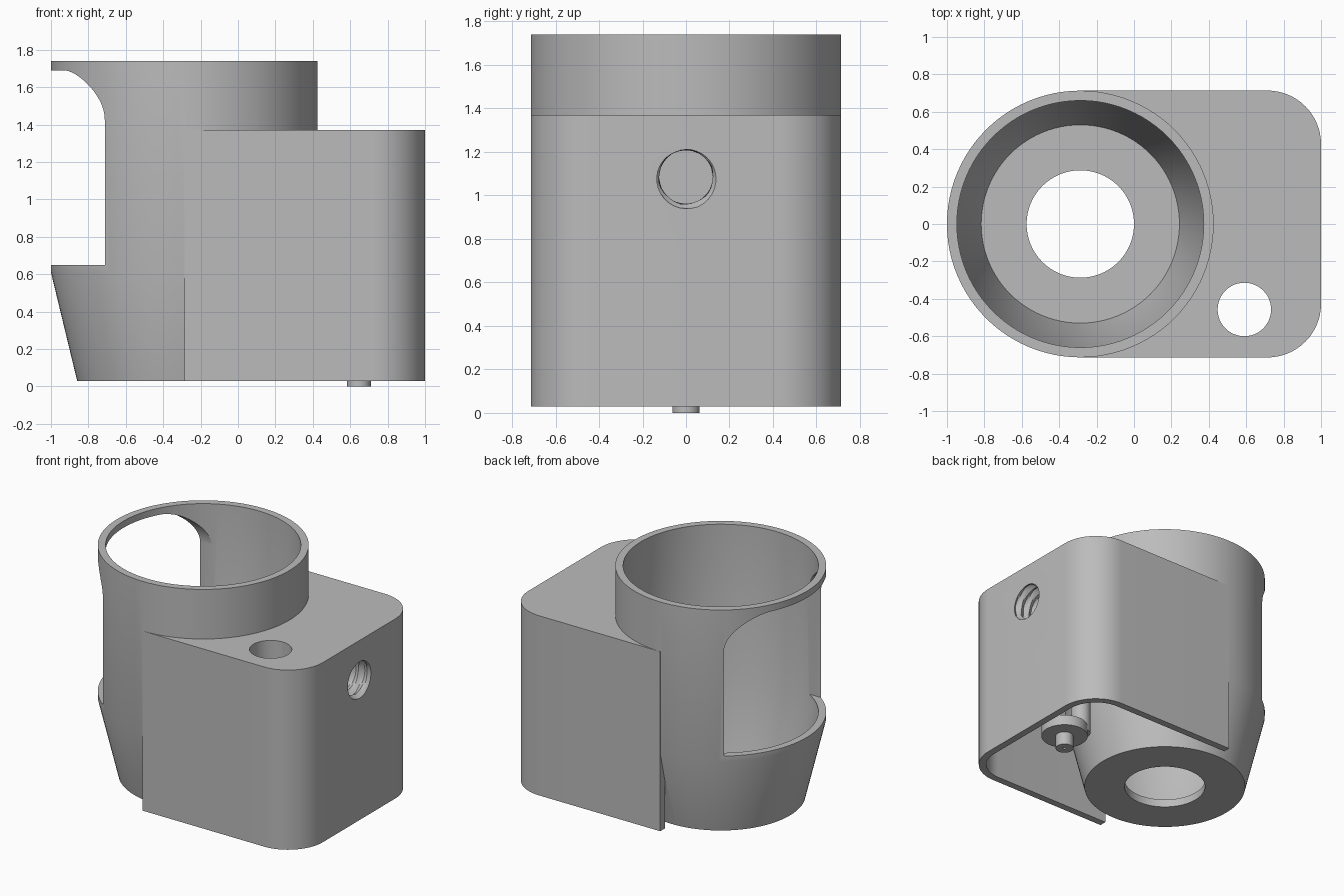
import bpy, bmesh
from math import sin, cos, pi, tau, radians

cube = bpy.data.objects.get("Cube")
if cube:
    bpy.data.objects.remove(cube, do_unlink=True)

grey = bpy.data.materials.new("light grey plastic")
grey.use_nodes = True
COLOUR = (0.5, 0.5, 0.5, 1)
grey.diffuse_color = COLOUR
grey.node_tree.nodes["Principled BSDF"].inputs["Base Color"].default_value = COLOUR

CUP_X, CUP_R, WALL = -0.287, 0.713, 0.053
BASE, BLOCK_TOP, CAVITY_TOP, CUP_TOP = 0.03, 1.37, 0.8, 1.74


def loft(name, rings):
    """Closed solid through a list of equal-sized point rings."""
    bm = bmesh.new()
    loops = [[bm.verts.new(p) for p in ring] for ring in rings]
    n = len(loops[0])
    for a, b in zip(loops, loops[1:]):
        for i in range(n):
            j = (i + 1) % n
            bm.faces.new((a[i], a[j], b[j], b[i]))
    bm.faces.new(loops[0][::-1])
    bm.faces.new(loops[-1])
    bmesh.ops.recalc_face_normals(bm, faces=bm.faces)
    mesh = bpy.data.meshes.new(name)
    bm.to_mesh(mesh)
    bm.free()
    mesh.materials.append(grey)
    obj = bpy.data.objects.new(name, mesh)
    bpy.context.collection.objects.link(obj)
    return obj


def turned(name, x, y, profile, n=96):
    """Solid of revolution about a vertical axis; profile holds (radius, z)."""
    return loft(name, [[(x + r * cos(tau * i / n), y + r * sin(tau * i / n), z)
                        for i in range(n)] for r, z in profile])


def rounded_block(name, x0, x1, half, radius, z0, z1, steps=16):
    """Box with its two +x vertical edges rounded."""
    arc = [(x1 - radius + radius * cos(pi / 2 * i / steps),
            half - radius + radius * sin(pi / 2 * i / steps)) for i in range(steps + 1)]
    outline = [(x0, -half)] + [(x, -y) for x, y in arc[::-1]] + arc + [(x0, half)]
    return loft(name, [[(x, y, z) for x, y in outline] for z in (z0, z1)])


def combine(target, tool, operation="DIFFERENCE"):
    mod = target.modifiers.new(tool.name, "BOOLEAN")
    mod.operation, mod.object, mod.solver = operation, tool, "EXACT"
    bpy.context.view_layer.objects.active = target
    bpy.ops.object.modifier_apply(modifier=mod.name)
    bpy.data.objects.remove(tool, do_unlink=True)


def threaded_cutter(name, z, radius, depth, pitch, x0, x1, n=32, per_turn=6):
    """Helical ridged rod along x."""
    rows = int((x1 - x0) / pitch * per_turn)
    rings = []
    for j in range(rows + 1):
        x = x0 + (x1 - x0) * j / rows
        ring = []
        for i in range(n):
            phase = (x / pitch - i / n) % 1
            r = radius + depth * (1 - abs(2 * phase - 1))
            ring.append((x, r * cos(tau * i / n), z + r * sin(tau * i / n)))
        rings.append(ring)
    return loft(name, rings)


# Block with an open-bottomed cavity, a vertical hole and a threaded side hole
body = rounded_block("holder_body", CUP_X, 1, CUP_R + 0.0005, 0.287, BASE, BLOCK_TOP)
combine(body, rounded_block("cavity", CUP_X - 0.3, 1 - WALL, CUP_R - WALL,
                            0.287 - WALL, -0.2, CAVITY_TOP))
combine(body, turned("top_hole", 0.59, -0.457, [(0.143, 0.5), (0.143, 1.6)], 48))
combine(body, threaded_cutter("screw_hole", 1.085, 0.122, 0.028, 0.07, 0.55, 1.05))

# Cup with tapered foot, joined to the block and then bored
cup = turned("cup", CUP_X, 0, [(0.573, BASE), (CUP_R, 0.61), (CUP_R, CUP_TOP)])
combine(body, cup, "UNION")
bore = turned("bore", CUP_X, 0, [(0.53, 0.09), (CUP_R - WALL, 0.62), (CUP_R - WALL, 2)])
combine(body, bore)
combine(body, turned("drain", CUP_X, 0, [(0.287, -0.2), (0.287, 0.3)]))

# Side window with rounded upper corners
HALF, RAD, SILL, HEAD = 0.572, 0.265, 0.65, 1.69
arc = [(HALF - RAD + RAD * cos(pi / 2 * i / 16), HEAD - RAD + RAD * sin(pi / 2 * i / 16))
       for i in range(17)]
outline = [(-HALF, SILL), (HALF, SILL)] + arc + [(-y, z) for y, z in arc[::-1]]
combine(body, loft("window", [[(x, y, z) for y, z in outline] for x in (-1.5, -0.35)]))

# Crank under the block: shaft, disc and peg
shaft = turned("crank_shaft", 0.53, 0.04, [(0.07, 0.15), (0.07, CAVITY_TOP + 0.02)], 32)
disc = turned("crank_disc", 0.647, 0, [(0.165, 0.1), (0.165, 0.18)], 48)
peg = turned("crank_peg", 0.647, 0, [(0.063, 0), (0.063, 0.12)], 32)
combine(peg, turned("peg_hole", 0.647, 0, [(0.012, -0.1), (0.012, 0.05)], 16))

# Smooth curved faces, keep edges sharp
bpy.ops.object.select_all(action="DESELECT")
for obj in (body, shaft, disc, peg):
    obj.select_set(True)
bpy.context.view_layer.objects.active = body
bpy.ops.object.shade_smooth_by_angle(angle=radians(30))
